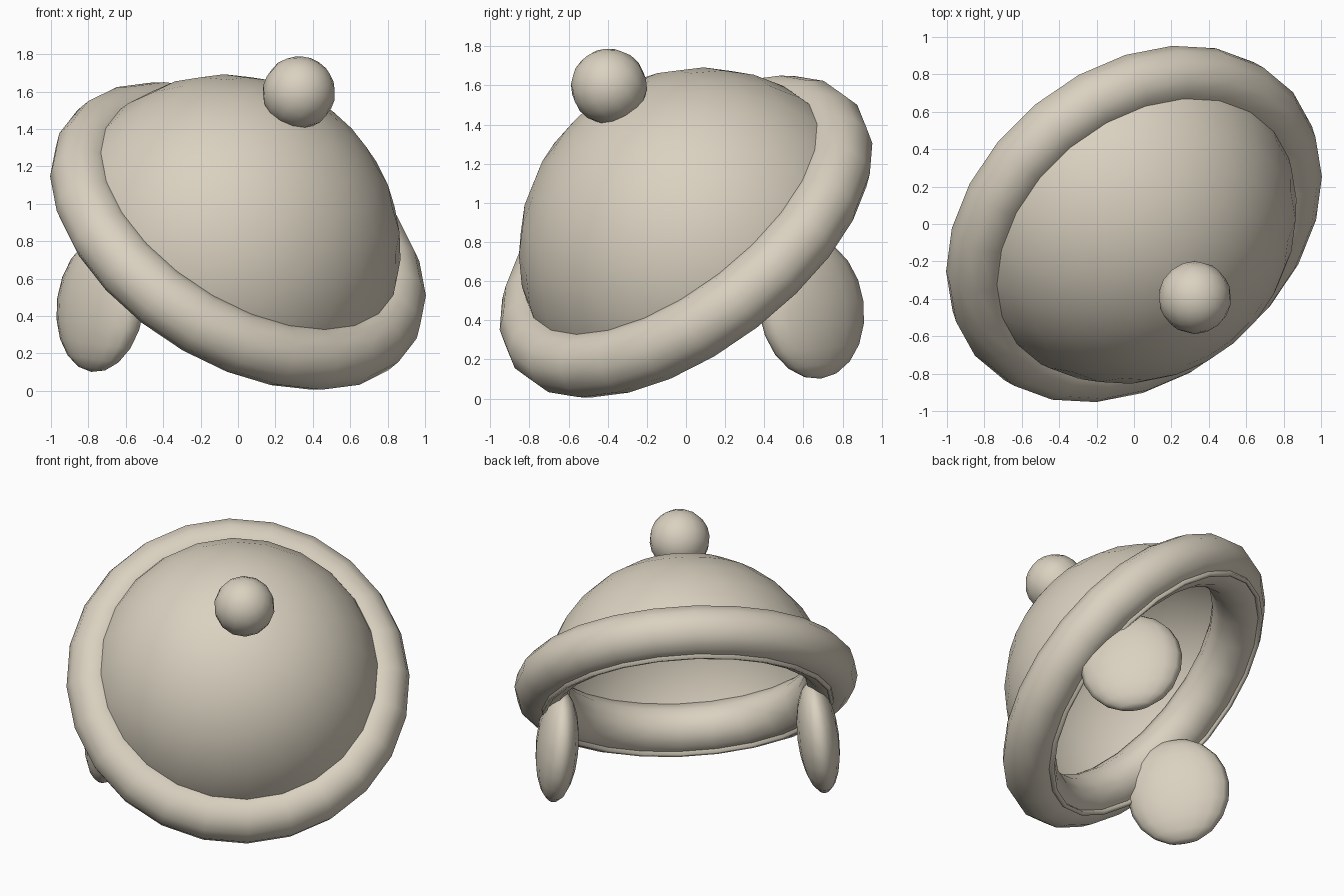
import bpy
import bmesh
from math import radians
from mathutils import Matrix, Vector

cube = bpy.data.objects.get("Cube")
if cube:
    bpy.data.objects.remove(cube, do_unlink=True)

# One plain material
beige = bpy.data.materials.new("warm beige")
beige.use_nodes = True
colour = (0.70, 0.64, 0.53, 1)
beige.diffuse_color = colour
beige.node_tree.nodes["Principled BSDF"].inputs["Base Color"].default_value = colour

# Tilted frame of the hat, centred on the brim
turn = Matrix.Rotation(radians(39.6), 4, 'Z')
hat = Matrix.Translation((0, 0, 0.828)) @ turn @ Matrix.Rotation(radians(44.7), 4, 'X')


def finish(obj, matrix):
    obj.matrix_world = matrix
    obj.data.materials.append(beige)
    for face in obj.data.polygons:
        face.use_smooth = True


def ellipsoid(name, matrix, size, segments, rings, cut=None):
    bm = bmesh.new()
    bmesh.ops.create_uvsphere(bm, u_segments=segments, v_segments=rings, radius=1)
    bmesh.ops.scale(bm, vec=Vector(size), verts=bm.verts)
    if cut is not None:
        bmesh.ops.bisect_plane(bm, geom=bm.verts[:] + bm.edges[:] + bm.faces[:],
                               plane_co=(0, 0, cut), plane_no=(0, 0, 1), clear_inner=True)
    mesh = bpy.data.meshes.new(name)
    bm.to_mesh(mesh)
    bm.free()
    obj = bpy.data.objects.new(name, mesh)
    bpy.context.collection.objects.link(obj)
    finish(obj, matrix)
    return obj


# Hollow dome, its edge just showing under the brim
dome = ellipsoid("dome", hat @ Matrix.Translation((0, 0.025, -0.135)),
                 (0.943, 0.943, 0.943), 24, 16, cut=-0.055)
shell = dome.modifiers.new("shell", 'SOLIDIFY')
shell.thickness = 0.025
shell.offset = -1

# Rolled brim
bpy.ops.mesh.primitive_torus_add(major_segments=24, minor_segments=12,
                                 major_radius=0.932, minor_radius=0.172)
brim = bpy.context.object
brim.name = "brim"
finish(brim, hat)

# Ball on top
ellipsoid("pompom", hat @ Matrix.Translation((0, 0.176, 0.904)), (0.195, 0.195, 0.195), 14, 10)

# Hanging ear flaps, leaning slightly outward
for side, name in ((1, "left_ear_flap"), (-1, "right_ear_flap")):
    place = (turn @ Matrix.Translation((side * 0.84, 0.137, 0.465))
             @ Matrix.Rotation(radians(-6 * side), 4, 'Y')
             @ Matrix.Rotation(radians(5), 4, 'X'))
    ellipsoid(name, place, (0.134, 0.332, 0.367), 16, 10)
